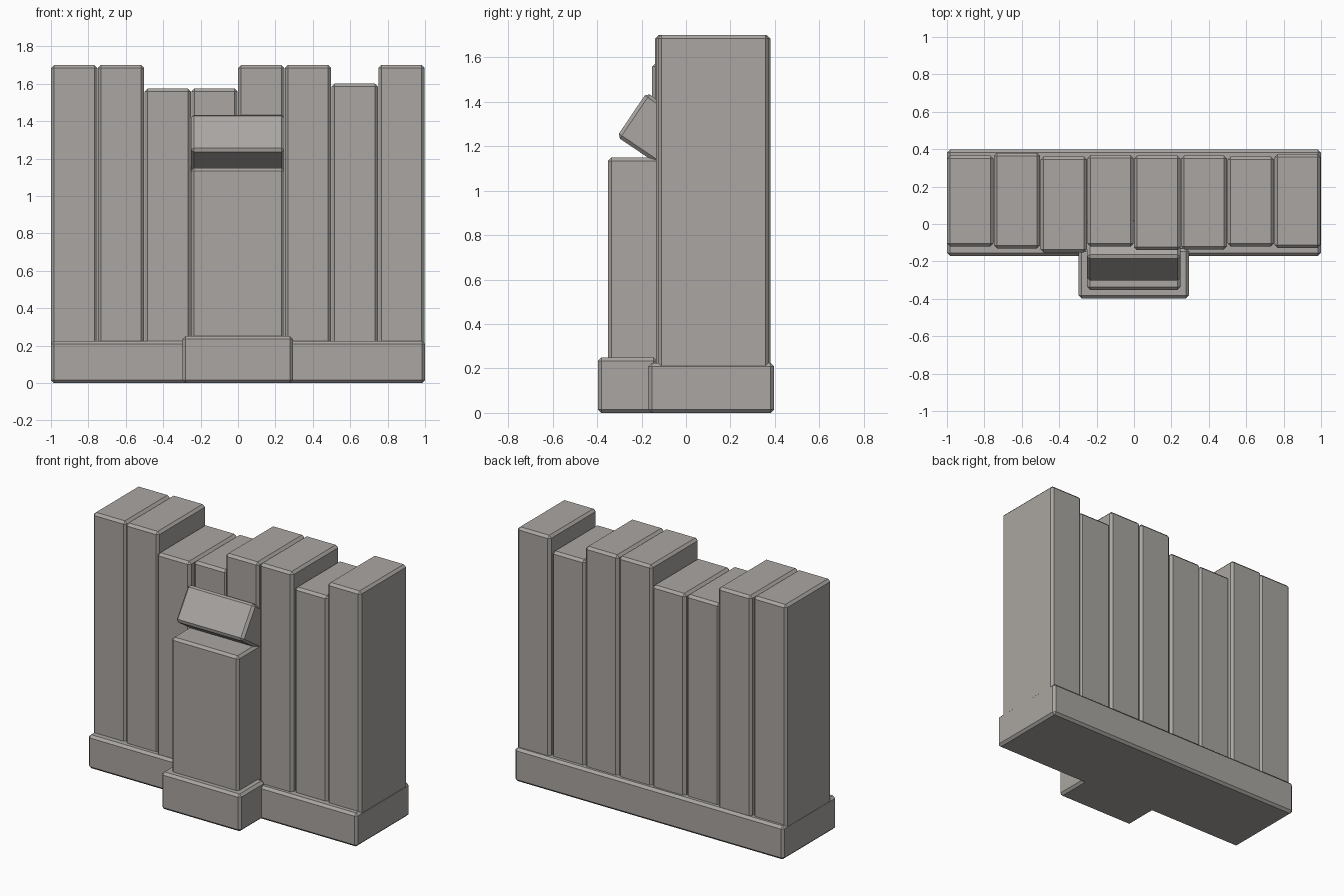
import bpy, bmesh, math
from mathutils import Matrix, Vector

if "Cube" in bpy.data.objects:
    bpy.data.objects.remove(bpy.data.objects["Cube"])

stone = bpy.data.materials.new("warm grey stone")
stone.diffuse_color = (0.40, 0.38, 0.36, 1.0)
stone.use_nodes = True
stone.node_tree.nodes["Principled BSDF"].inputs["Base Color"].default_value = stone.diffuse_color


def block(name, x, y, z, chamfer=0.016, tilt=0.0, pivot=None):
    """Chamfered box between (min, max) pairs, optionally tilted about the x axis."""
    size = Vector((x[1] - x[0], y[1] - y[0], z[1] - z[0]))
    centre = Vector((x[0] + x[1], y[0] + y[1], z[0] + z[1])) / 2
    bm = bmesh.new()
    bmesh.ops.create_cube(bm, size=1.0)
    bmesh.ops.scale(bm, vec=size, verts=bm.verts)
    bmesh.ops.translate(bm, vec=centre, verts=bm.verts)
    bmesh.ops.bevel(bm, geom=bm.edges[:], offset=chamfer, segments=1,
                    affect='EDGES', clamp_overlap=True)
    if tilt:
        bmesh.ops.rotate(bm, cent=pivot, matrix=Matrix.Rotation(tilt, 3, 'X'),
                         verts=bm.verts)
    mesh = bpy.data.meshes.new(name)
    bm.to_mesh(mesh)
    bm.free()
    mesh.materials.append(stone)
    obj = bpy.data.objects.new(name, mesh)
    bpy.context.collection.objects.link(obj)
    return obj


# long footing and the plinth projecting from its front
block("wall_base", (-1, 1), (-0.17, 0.397), (0, 0.225))
block("pillar_plinth", (-0.296, 0.294), (-0.397, -0.13), (0, 0.25))

# upright wall slabs: front y, back y, top z
slabs = [(-0.12, 0.365, 1.70), (-0.13, 0.38, 1.70), (-0.152, 0.36, 1.575),
         (-0.12, 0.368, 1.575), (-0.14, 0.365, 1.70), (-0.135, 0.365, 1.70),
         (-0.12, 0.36, 1.60), (-0.127, 0.373, 1.70)]
for i, (front, back, top) in enumerate(slabs):
    left = -1 + 0.25 * i
    block(f"wall_slab_{i + 1}", (left + 0.001, left + 0.248), (front, back), (0.1, top))

# front pillar
block("front_pillar", (-0.252, 0.248), (-0.352, -0.05), (0.2, 1.15))

# leaning block above the pillar, tilted back into the wall
py, pz = -0.311, 1.243
block("tilted_block", (-0.252, 0.248), (py, py + 0.25), (pz, pz + 0.24),
      tilt=-math.radians(34), pivot=(0, py, pz))
